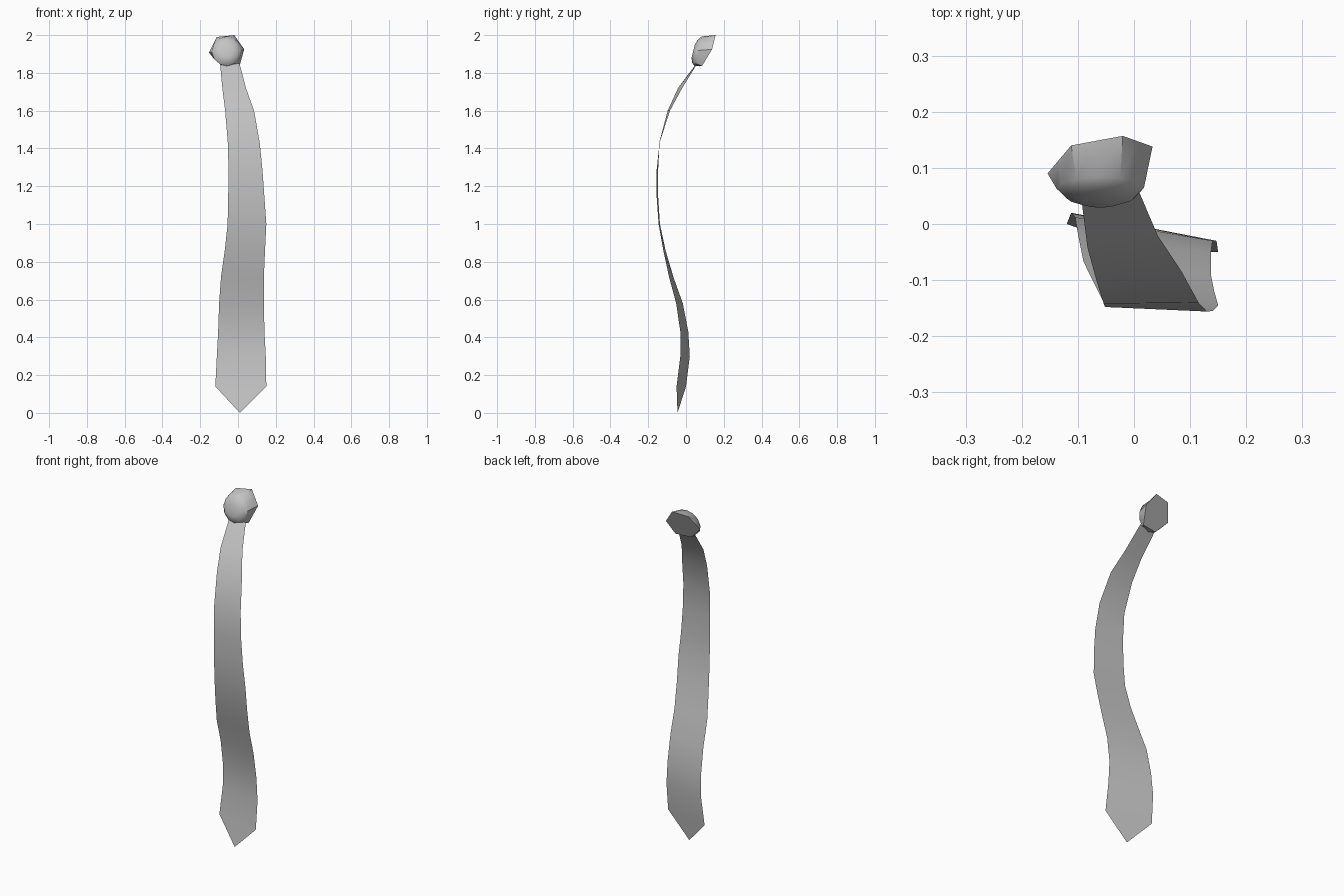
import bpy
import bmesh
from math import sin, cos, pi, radians
from mathutils import Vector

# Remove the default object
default_cube = bpy.data.objects.get("Cube")
if default_cube:
    bpy.data.objects.remove(default_cube, do_unlink=True)

# Single fabric material
fabric = bpy.data.materials.new("grey fabric")
fabric.use_nodes = True
colour = (0.55, 0.55, 0.55, 1.0)
fabric.diffuse_color = colour
fabric.node_tree.nodes["Principled BSDF"].inputs["Base Color"].default_value = colour


def finish(bm, name, angle):
    """Turn a bmesh into a shaded object with the fabric material."""
    mesh = bpy.data.meshes.new(name)
    bm.to_mesh(mesh)
    bm.free()
    mesh.materials.append(fabric)
    obj = bpy.data.objects.new(name, mesh)
    bpy.context.collection.objects.link(obj)
    bpy.ops.object.select_all(action="DESELECT")
    obj.select_set(True)
    bpy.context.view_layer.objects.active = obj
    bpy.ops.object.shade_smooth_by_angle(angle=radians(angle))
    return obj


def bridge(bm, ring_a, ring_b):
    """Join two closed rings that have equal vertex counts."""
    count = len(ring_a)
    for i in range(count):
        j = (i + 1) % count
        bm.faces.new((ring_a[i], ring_a[j], ring_b[j], ring_b[i]))


# Tie blade: a thin waving sheet; rows are (z, right x, right y, left x, left y)
rows = [
    (0.14, -0.12, 0.0, 0.15, -0.05),
    (0.3, -0.112, 0.02, 0.147, -0.03),
    (0.43, -0.105, 0.012, 0.14, -0.03),
    (0.58, -0.1, -0.017, 0.137, -0.052),
    (0.72, -0.09, -0.067, 0.137, -0.09),
    (0.86, -0.07, -0.108, 0.143, -0.12),
    (1, -0.055, -0.138, 0.15, -0.145),
    (1.14, -0.052, -0.147, 0.14, -0.155),
    (1.28, -0.05, -0.148, 0.13, -0.156),
    (1.43, -0.054, -0.142, 0.115, -0.14),
    (1.6, -0.068, -0.097, 0.085, -0.085),
    (1.72, -0.083, -0.042, 0.042, -0.02),
    (1.85, -0.095, 0.055, 0.008, 0.06),
]
bm = bmesh.new()
tip = bm.verts.new((0.01, -0.045, 0))
previous = None
for z, ax, ay, bx, by in rows:
    pair = (bm.verts.new((ax, ay, z)), bm.verts.new((bx, by, z)))
    if previous:
        bm.faces.new((previous[0], previous[1], pair[1], pair[0]))
    else:
        bm.faces.new((tip, pair[1], pair[0]))
    previous = pair
finish(bm, "tie_blade", 40)

# Knot: a domed round front that flares back to a six-sided rear
rear_corners = [Vector(p) for p in (
    (0.033, 0.138, 1.925), (-0.02, 0.157, 2), (-0.112, 0.14, 1.99),
    (-0.154, 0.09, 1.908), (-0.085, 0.07, 1.835), (0.008, 0.085, 1.837),
)]
bm = bmesh.new()
rear = []
for i, corner in enumerate(rear_corners):
    following = rear_corners[(i + 1) % len(rear_corners)]
    rear += [bm.verts.new(corner), bm.verts.new((corner + following) / 2)]


def dome_ring(radius, bulge):
    """Ring on the tilted front of the knot, pushed forward by bulge."""
    ring = []
    for i in range(len(rear)):
        a = 2 * pi * i / len(rear) + 0.05
        dz = radius * sin(a)
        ring.append(bm.verts.new((-0.06 + radius * cos(a),
                                  0.064 + 0.25 * dz - bulge, 1.915 + dz)))
    return ring


rings = [rear] + [dome_ring(r, b) for r, b in
                  ((0.078, 0), (0.062, 0.016), (0.035, 0.026))]
for outer, inner in zip(rings, rings[1:]):
    bridge(bm, outer, inner)
bm.faces.new(rings[-1])
bm.faces.new(list(reversed(rear)))
bmesh.ops.recalc_face_normals(bm, faces=bm.faces[:])
finish(bm, "tie_knot", 35)
